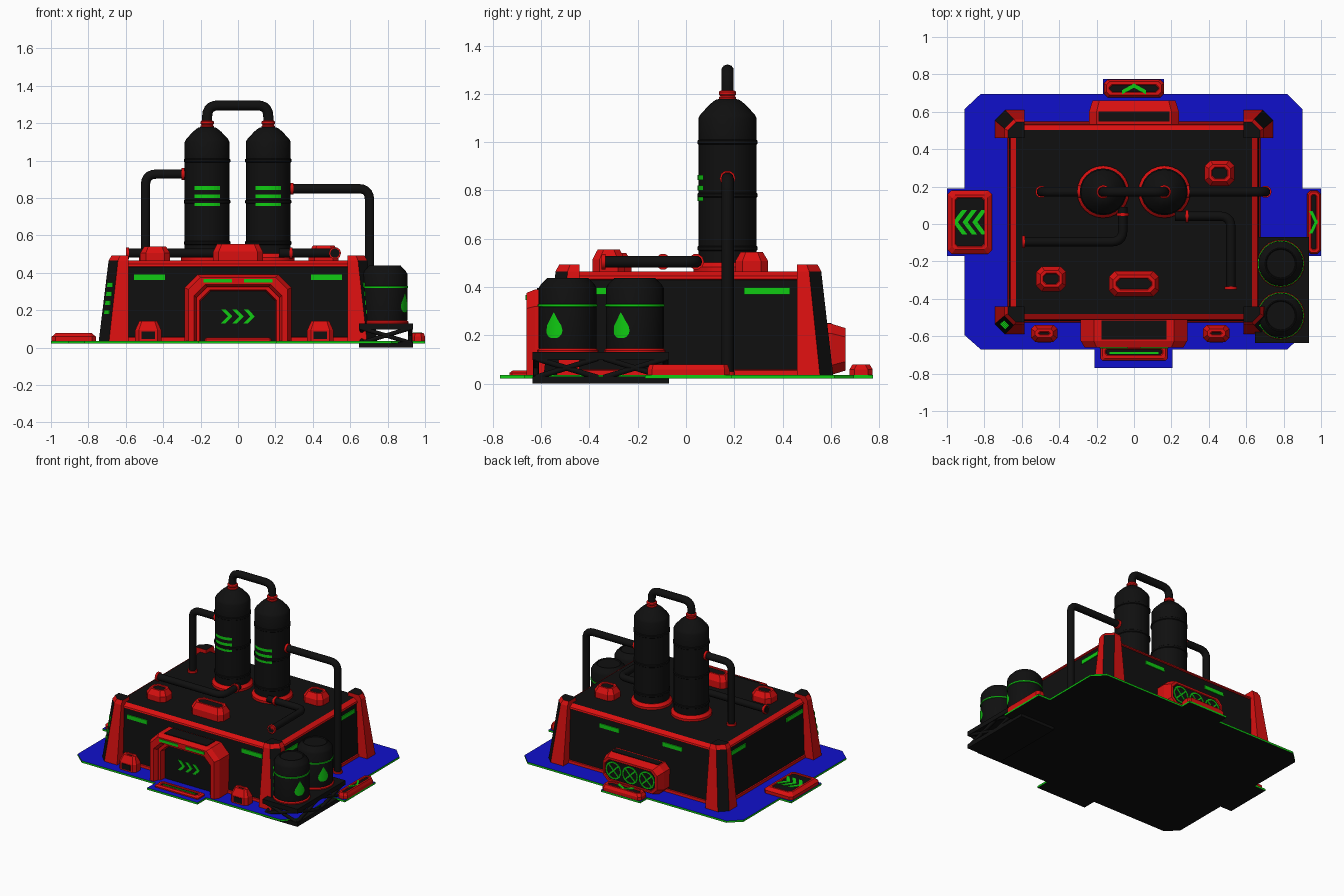
import bpy, bmesh, math
from mathutils import Vector as V

if "Cube" in bpy.data.objects:
    bpy.data.objects.remove(bpy.data.objects["Cube"])

def material(name, rgb):
    m = bpy.data.materials.new(name)
    m.diffuse_color = (*rgb, 1)
    m.use_nodes = True
    m.node_tree.nodes["Principled BSDF"].inputs["Base Color"].default_value = m.diffuse_color
    return m

MATS = [material("black", (0.005, 0.005, 0.005)), material("red", (0.7, 0.005, 0.005)),
        material("green", (0.005, 0.6, 0.006)), material("blue", (0.005, 0.005, 0.6))]
BLACK, RED, GREEN, BLUE = range(4)
X, Y, Z = V((1, 0, 0)), V((0, 1, 0)), V((0, 0, 1))
CY = 0.01      # building centre in y
ROOF = 0.465

def finish(name, bm, smooth=False):
    bmesh.ops.recalc_face_normals(bm, faces=bm.faces)
    me = bpy.data.meshes.new(name)
    bm.to_mesh(me)
    bm.free()
    for m in MATS:
        me.materials.append(m)
    if smooth:
        for p in me.polygons:
            p.use_smooth = True
        me.set_sharp_from_angle(angle=math.radians(30))
    ob = bpy.data.objects.new(name, me)
    bpy.context.collection.objects.link(ob)
    return ob

def loft(name, rings, bands, caps, smooth=False):
    """Skin closed rings; bands[i] is one colour, or a list with a colour per side."""
    bm = bmesh.new()
    vs = [[bm.verts.new(p) for p in r] for r in rings]
    n = len(rings[0])
    for i, col in enumerate(bands):
        for j in range(n):
            k = (j + 1) % n
            f = bm.faces.new((vs[i][j], vs[i][k], vs[i + 1][k], vs[i + 1][j]))
            f.material_index = col[j] if isinstance(col, list) else col
    for r, col in ((vs[0], caps[0]), (vs[-1], caps[1])):
        bm.faces.new(r).material_index = col
    return finish(name, bm, smooth)

def oct_ring(hu, hv, c):
    return [(-hu + c, -hv), (hu - c, -hv), (hu, -hv + c), (hu, hv - c),
            (hu - c, hv), (-hu + c, hv), (-hu, hv - c), (-hu, -hv + c)]

def plate(name, pts, o, u, v, t, col):
    """Flat outline in the u,v plane, raised by t along u x v."""
    n, o = u.cross(v).normalized(), V(o)
    return loft(name, [[o + u * a + v * b + n * d for a, b in pts] for d in (-0.003, t)], [col], (col, col))

def rect(hu, hv):
    return [(-hu, -hv), (hu, -hv), (hu, hv), (-hu, hv)]

def chevrons(name, count, o, u, v, h, t, d, step):
    o = V(o)
    for i in range(count):
        plate(name, [(0, -h), (t, -h), (t + d, 0), (t, h), (0, h), (d, 0)],
              o + u * (i - (count - 1) / 2) * step - u * (t + d) / 2, u, v, 0.005, GREEN)

def pod(name, o, u, v, hu, hv, h, slope, c=0.02):
    """Red chamfered housing with a black inset panel on its end."""
    n, o = u.cross(v), V(o)
    spec = [(0, 0), (0, h * 0.55), (slope, h), (slope + 0.014, h), (slope + 0.018, h - 0.005)]
    rings = [[o + u * a + v * b + n * d for a, b in oct_ring(hu - s, hv - s, c * (1 - s / hu))]
             for s, d in spec]
    return loft(name, rings, [RED] * 4, (RED, BLACK))

def lathe(name, x, y, prof, col, n=24):
    rings = [[(x + r * math.cos(math.tau * i / n), y + r * math.sin(math.tau * i / n), z)
              for i in range(n)] for r, z in prof]
    return loft(name, rings, [col] * (len(prof) - 1), (col, col), True)

def pipe(name, pts, r, col=BLACK, bend=0.06):
    """Round pipe through points with rounded corners."""
    pts = [V(p) for p in pts]
    path = [pts[0]]
    for a, b, c in zip(pts, pts[1:], pts[2:]):
        p, q = b + (a - b).normalized() * bend, b + (c - b).normalized() * bend
        path += [p * (1 - t) ** 2 + b * 2 * t * (1 - t) + q * t * t for t in (0, .2, .4, .6, .8, 1)]
    path.append(pts[-1])
    cu = bpy.data.curves.new(name, 'CURVE')
    cu.dimensions, cu.bevel_depth, cu.bevel_resolution, cu.use_fill_caps = '3D', r, 3, True
    sp = cu.splines.new('POLY')
    sp.points.add(len(path) - 1)
    for s, p in zip(sp.points, path):
        s.co = (*p, 1)
    cu.materials.append(MATS[col])
    ob = bpy.data.objects.new(name, cu)
    bpy.context.collection.objects.link(ob)
    bpy.ops.object.select_all(action='DESELECT')
    ob.select_set(True)
    bpy.context.view_layer.objects.active = ob
    bpy.ops.object.convert(target='MESH')

def wrap_patch(name, x, y, r, ang, rows, cols=8):
    """Green marking wrapped on a cylinder; rows are (z, half width)."""
    bm = bmesh.new()
    g = []
    for z, w in rows:
        a = [ang + (2 * i / cols - 1) * w / r for i in range(cols + 1)]
        g.append([bm.verts.new((x + r * math.cos(t), y + r * math.sin(t), z)) for t in a])
    for p, q in zip(g, g[1:]):
        for i in range(cols):
            bm.faces.new((p[i], p[i + 1], q[i + 1], q[i])).material_index = GREEN
    finish(name, bm)

# Ground plate with four tabs
outline = [(-.82, -.67), (-.21, -.67), (-.21, -.77), (.205, -.77), (.205, -.67), (.82, -.67), (.9, -.595),
           (.9, -.17), (1, -.17), (1, .19), (.9, .19), (.9, .615), (.82, .695), (.16, .695), (.16, .775),
           (-.165, .775), (-.165, .695), (-.82, .695), (-.905, .615), (-.905, .19), (-1, .19),
           (-1, -.17), (-.905, -.17), (-.905, -.595)]
loft("ground_plate", [[(x, y, z) for x, y in outline] for z in (.022, .036)], [GREEN], (BLACK, BLUE))

# Main building with red skirting and rim
loft("building", [[(a, b + CY, z) for a, b in rect(hx, hy)] for hx, hy, z in
     ((.678, .538, .03), (.675, .535, .055), (.668, .528, .058), (.655, .515, .43), (.664, .524, .434),
      (.66, .52, .446), (.632, .492, ROOF))], [RED, RED, BLACK, RED, RED, RED], (BLACK, BLACK))

# Corner pillars with black diagonal faces; light dashes on the front pair
for sx in (-1, 1):
    for sy in (-1, 1):
        rings = []
        for xo, yo, c, z in ((.745, .6, .055, .03), (.692, .55, .05, .465), (.675, .535, .045, .493)):
            rings.append([(sx * x, CY + sy * y, z) for x, y in
                          ((.585, .45), (xo, .45), (xo, yo - c), (xo - c, yo), (.585, yo))])
        loft("corner_pillar", rings, [[RED, RED, BLACK, RED, RED], RED], (RED, BLACK))
        if sy < 0:
            for z in (.19, .24, .288, .336):
                t = (z - .03) / .435
                o = (sx * (.7175 - .0505 * t), CY - (.5725 - .0475 * t), z)
                plate("pillar_light", rect(.02, .011), o, V((-sx * sy, 1, 0)).normalized() * sx, Z, .006, GREEN)

# Wall lights
for s in (-1, 1):
    plate("front_wall_light", rect(.083, .015), (s * .473, CY - .5175, .376), X, Z, .006, GREEN)
    plate("back_wall_light", rect(.08, .015), (s * .26, CY + .5175, .376), -X, Z, .006, GREEN)
    for sx in (-1, 1):
        plate("side_wall_light", rect(.095, .015), (sx * .6575, s * .335, .384), Y * sx, Z, .006, GREEN)

# Entrance arch, door and markings
def arch(w, h, c, y):
    return [(-w, y, .034), (-w, y, h - c), (-w + c, y, h), (w - c, y, h), (w, y, h - c), (w, y, .034)]
loft("entrance_arch", [arch(.285, .39, .07, -.5), arch(.285, .39, .07, -.625), arch(.265, .376, .065, -.66),
     arch(.235, .338, .06, -.66), arch(.222, .325, .058, -.635), arch(.222, .325, .058, -.62),
     arch(.205, .308, .055, -.62), arch(.2, .303, .055, -.575)], [RED] * 7, (RED, BLACK))
plate("arch_roof_panel", rect(.175, .05), (0, -.567, .39), X, Y, .005, BLACK)
chevrons("door_chevron", 3, (0, -.575, .167), X, Z, .037, .024, .036, .06)
for s in (-1, 1):
    plate("arch_light", rect(.077, .01), (s * .108, -.66, .357), X, Z, .005, GREEN)
pod("front_step", (0, -.685, .034), X, Y, .18, .045, .02, .012, .01)
plate("step_light", rect(.13, .005), (0, -.69, .05), X, Y, .005, GREEN)

# Small boxes beside the entrance
for x in (-.48, .44):
    pod("front_box", (x, -.585, .034), X, Y, .07, .045, .108, .022)
    plate("front_box_panel", rect(.035, .02), (x, -.63, .065), X, Z, .004, BLACK)

# Landing pads with direction chevrons
pod("left_pad", (-.878, .01, .034), X, Y, .118, .17, .045, .024)
chevrons("left_pad_chevron", 3, (-.878, .01, .075), -X, Y, .066, .028, .05, .052)
pod("right_pad", (.962, .01, .034), X, Y, .038, .17, .045, .008)
chevrons("right_pad_chevron", 1, (.96, .01, .075), X, Y, .06, .018, .03, 0)
pod("back_pad", (0, .725, .034), X, Y, .16, .048, .045, .012)
chevrons("back_pad_chevron", 1, (0, .722, .075), Y, -X, .065, .022, .036, 0)

# Back ventilation unit with three fans
pod("vent_unit", (0, .53, .142), -X, Z, .24, .106, .13, .018, .04)
plate("vent_top_panel", rect(.19, .027), (0, .575, .248), X, Y, .004, BLACK)
for x in (-.137, 0, .137):
    o = V((x, .655, .142))
    bm = bmesh.new()
    rim = [[bm.verts.new(o + V((r * math.cos(math.tau * i / 20), .004, r * math.sin(math.tau * i / 20))))
            for i in range(20)] for r in (.054, .064)]
    for i in range(20):
        k = (i + 1) % 20
        bm.faces.new((rim[0][i], rim[0][k], rim[1][k], rim[1][i])).material_index = GREEN
    finish("fan_ring", bm).modifiers.new("thickness", 'SOLIDIFY').thickness = .006
    for s in (-1, 1):
        plate("fan_blade", rect(.055, .005), o, V((-1, 0, s)).normalized(), V((s, 0, 1)).normalized(), .004, GREEN)

# Roof housings
for x, y, hu, hv, h in ((0, -.32, .133, .068, .092), (-.443, -.293, .08, .067, .078), (.458, .272, .08, .068, .082)):
    pod("roof_housing", (x, y, ROOF - .002), X, Y, hu, hv, h, .022, .03)

# Twin columns
for x in (-.165, .162):
    y = .172
    prof = [(.12, ROOF)]
    for z in (.56, .78, 1.0):
        prof += [(.12, z - .01), (.125, z - .006), (.125, z + .006), (.12, z + .01)]
    prof += [(.12, 1.1), (.112, 1.115), (.075, 1.155), (.05, 1.175), (.03, 1.18)]
    lathe("column", x, y, prof, BLACK)
    lathe("column_base_ring", x, y, [(.14, ROOF - .002), (.14, .482), (.122, .502)], RED)
    lathe("column_neck", x, y, [(.036, 1.17), (.036, 1.185), (.03, 1.19), (.036, 1.197), (.036, 1.208), (.028, 1.214)], RED)
    for z in (.767, .81, .853):
        wrap_patch("column_stripe", x, y, .1235, -math.pi / 2, [(z - .01, .073), (z + .01, .073)])

# Pipes between columns, roof and ground
pipe("top_pipe", [(-.165, .172, 1.18), (-.165, .172, 1.295), (.162, .172, 1.295), (.162, .172, 1.18)], .027)
pipe("left_pipe", [(-.25, .172, .928), (-.495, .172, .928), (-.495, .172, ROOF - .01)], .026)
pipe("right_pipe", [(.25, .172, .85), (.703, .172, .85), (.703, .172, .03)], .026)
pipe("roof_pipe_left", [(-.06, .09, .505), (-.06, -.095, .505), (-.6, -.095, .505)], .025)
pipe("roof_pipe_right", [(.22, .042, .505), (.518, .042, .505), (.518, -.35, .505)], .025)
for p, d in (((-.293, .172, .928), X), ((.29, .172, .85), X), ((-.495, .172, .474), Z), ((.703, .172, .042), Z),
             ((-.06, .052, .505), Y), ((-.59, -.095, .505), X), ((.283, .042, .505), X), ((.518, -.342, .505), Y)):
    pipe("pipe_flange", [V(p) - d * .008, V(p) + d * .008], .033, RED)

# Barrel rack with cross braces
RX, RY, HX, HY = .791, -.353, .144, .283
for z0, z1 in ((0, .03), (.097, .13)):
    loft("rack_slab", [[(RX + a, RY + b, z) for a, b in rect(HX, HY)] for z in (z0, z1)], [BLACK], (BLACK, BLACK))
for s in (-1, 1):
    for d in (-1, 1):
        pipe("rack_end_brace", [(RX - (HX - .01) * d, RY + s * (HY - .015), .025),
                                (RX + (HX - .01) * d, RY + s * (HY - .015), .105)], .012)
        for q in (-1, 1):
            yc = RY + q * HY / 2
            pipe("rack_side_brace", [(RX + s * (HX - .015), yc - d * .13, .025),
                                     (RX + s * (HX - .015), yc + d * .13, .105)], .012)

# Barrels with green ring and drop mark
for y in (-.212, -.49):
    x = .785
    lathe("barrel", x, y, [(.118, .13), (.12, .15), (.12, .395), (.112, .41), (.085, .438), (.08, .438), (.076, .432)], BLACK)
    lathe("barrel_foot_ring", x, y, [(.127, .128), (.127, .138), (.12, .145)], RED)
    lathe("barrel_band", x, y, [(.12, .318), (.124, .32), (.124, .328), (.12, .33)], GREEN)
    wrap_patch("drop_mark", x, y, .1235, math.radians(-28),
               [(.188, .012), (.193, .024), (.205, .035), (.22, .039), (.24, .034), (.265, .018), (.295, .001)])
